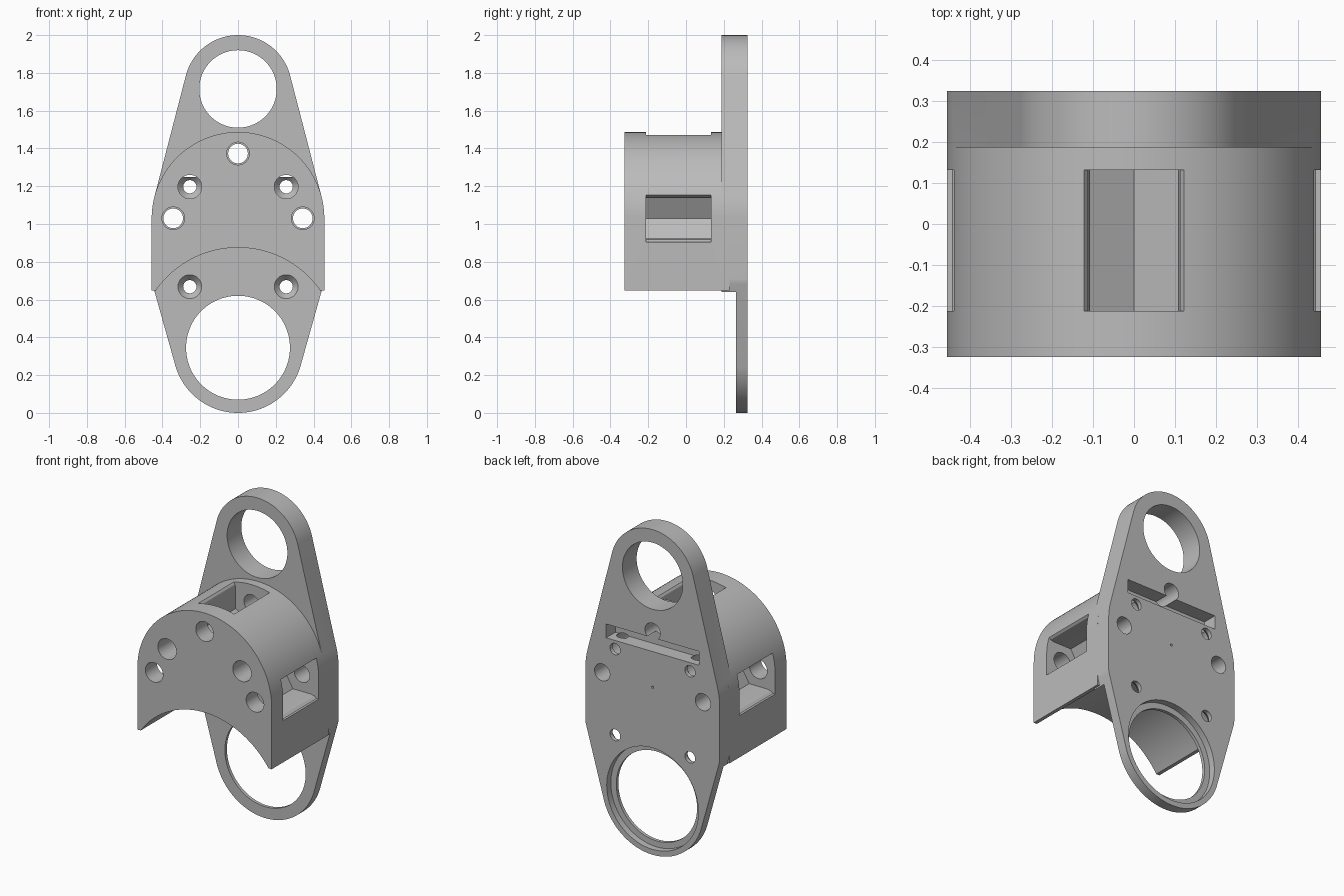
import bpy
import bmesh
from math import sin, cos, pi, radians
from mathutils import Vector, Matrix
from mathutils.geometry import convex_hull_2d

if "Cube" in bpy.data.objects:
    bpy.data.objects.remove(bpy.data.objects["Cube"], do_unlink=True)

grey = bpy.data.materials.new("plain grey")
grey.use_nodes = True
grey.diffuse_color = (0.5, 0.5, 0.5, 1)
grey.node_tree.nodes["Principled BSDF"].inputs["Base Color"].default_value = (0.5, 0.5, 0.5, 1)


def ring(x, z, r, n=64, start=0, sweep=2 * pi):
    """Points of a circle or arc in the xz plane."""
    return [Vector((x + r * cos(start + sweep * i / n), z + r * sin(start + sweep * i / n)))
            for i in range(n if sweep == 2 * pi else n + 1)]


def loft(name, sections):
    """Closed solid through (y, outline) sections that share a point count."""
    bm = bmesh.new()
    rings = [[bm.verts.new((p.x, y, p.y)) for p in pts] for y, pts in sections]
    n = len(rings[0])
    for a, b in zip(rings, rings[1:]):
        for i in range(n):
            j = (i + 1) % n
            bm.faces.new((a[i], a[j], b[j], b[i]))
    bm.faces.new(rings[0])
    bm.faces.new(rings[-1])
    bmesh.ops.recalc_face_normals(bm, faces=bm.faces)
    mesh = bpy.data.meshes.new(name)
    bm.to_mesh(mesh)
    bm.free()
    mesh.materials.append(grey)
    obj = bpy.data.objects.new(name, mesh)
    bpy.context.collection.objects.link(obj)
    return obj


def prism(name, pts, y0, y1):
    return loft(name, [(y0, pts), (y1, pts)])


def bore(name, x, z, r, y0, y1, n=64):
    return prism(name, ring(x, z, r, n), y0, y1)


MID, BACK, FRONT = 1.03, 0.325, -0.325
SEAT = 0.265   # front of the thin lower flange

# Back plate: hull of the end rings, the round middle and the lower shoulders
pts = ring(0, 1.715, 0.285, 128) + ring(0, 0.345, 0.345, 128) + ring(0, MID, 0.457, 128)
for s in (-1, 1):
    pts += ring(s * 0.357, 0.71, 0.1)
plate = prism("mounting_bracket", [pts[i] for i in convex_hull_2d(pts)], 0.187, BACK)

# Arched block in front of the plate
arch = ring(0, MID, 0.457, 96, 0, pi) + [Vector((-0.457, 0.648)), Vector((0.457, 0.648))]
block = prism("arched_block", arch, FRONT, 0.23)

cutters = []
# Concave underside, lower ring with its rear recess, upper ring
cutters.append(bore("underside_cut", 0, 0.345, 0.53, -1, SEAT, 160))
cutters.append(bore("lower_ring_hole", 0, 0.345, 0.275, 0, 1, 128))
cutters.append(bore("lower_ring_recess", 0, 0.345, 0.312, 0.285, 1, 128))
cutters.append(bore("upper_ring_hole", 0, 1.715, 0.205, 0, 1, 128))

# Nut pockets with a pointed floor and flared mouth, each with its bolt bore
half = [(-0.062, 0.108), (0.06, 0.108), (0.085, 0.113), (0.1, 0.125), (0.2, 0.125)]
profile = [(-0.125, 0)] + half + [(u, -v) for u, v in reversed(half)]
for angle in (0, 90, 180):
    turn = Matrix.Rotation(radians(angle), 2)
    centre = Vector((0, MID)) + turn @ Vector((0.343, 0))
    pocket = [centre + turn @ Vector(p) for p in profile]
    cutters.append(prism("nut_pocket", pocket, -0.213, 0.132))
    cutters.append(bore("bolt_bore", centre.x, centre.y, 0.052, -1, 1))
    cutters.append(bore("bolt_entry", centre.x, centre.y, 0.06, -1, -0.15))

# Countersunk screw holes
for x in (-0.255, 0.255):
    for z in (0.668, 1.197):
        wide, narrow = ring(x, z, 0.063, 48), ring(x, z, 0.035, 48)
        cutters.append(loft("screw_hole", [(-1, wide), (0.268, wide), (0.3, narrow), (1, narrow)]))

# Rear slot and centre mark
slot = [Vector(p) for p in ((-0.316, 1.25), (0.316, 1.25), (0.316, 1.335), (-0.316, 1.335))]
cutters.append(prism("rear_slot", slot, 0.235, 1))
cutters.append(bore("centre_mark", 0, MID, 0.007, 0.29, 1, 16))

# Join the block and cut everything
for helper, operation in [(block, "UNION")] + [(c, "DIFFERENCE") for c in cutters]:
    mod = plate.modifiers.new(helper.name, "BOOLEAN")
    mod.operation = operation
    mod.solver = "EXACT"
    mod.object = helper
graph = bpy.context.evaluated_depsgraph_get()
plate.data = bpy.data.meshes.new_from_object(plate.evaluated_get(graph))
plate.modifiers.clear()
for helper in [block] + cutters:
    bpy.data.objects.remove(helper, do_unlink=True)

# Smooth curves, sharp edges
for obj in bpy.context.selected_objects:
    obj.select_set(False)
plate.select_set(True)
bpy.context.view_layer.objects.active = plate
bpy.ops.object.shade_smooth_by_angle(angle=radians(25))
